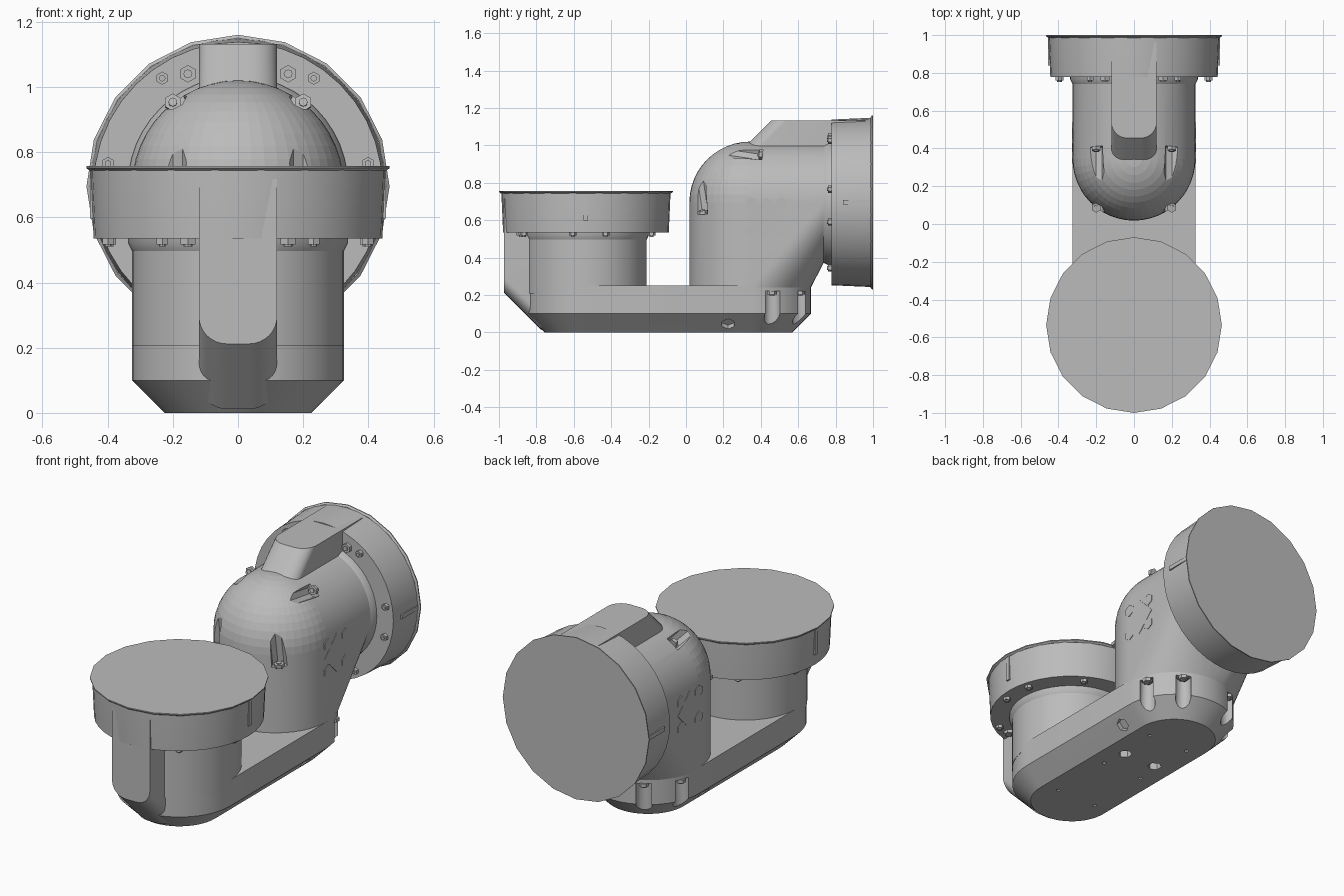
import bpy, bmesh
from math import pi, sin, cos, radians, sqrt
from mathutils import Matrix, Vector

cube = bpy.data.objects.get("Cube")
if cube:
    bpy.data.objects.remove(cube)

grey = bpy.data.materials.new("grey_metal")
grey.use_nodes = True
GREY = (0.5, 0.5, 0.5, 1)
grey.diffuse_color = GREY
grey.node_tree.nodes["Principled BSDF"].inputs["Base Color"].default_value = GREY


def finish(name, bm, matrix=Matrix()):
    bmesh.ops.transform(bm, matrix=matrix, verts=bm.verts)
    bmesh.ops.recalc_face_normals(bm, faces=bm.faces)
    mesh = bpy.data.meshes.new(name)
    bm.to_mesh(mesh)
    bm.free()
    mesh.materials.append(grey)
    ob = bpy.data.objects.new(name, mesh)
    bpy.context.collection.objects.link(ob)
    return ob


def smooth(ob):
    bpy.ops.object.select_all(action='DESELECT')
    ob.select_set(True)
    bpy.context.view_layer.objects.active = ob
    bpy.ops.object.shade_smooth_by_angle(angle=radians(32))


def ring(r, z, n=48, cy=0.0):
    return [Vector((r * cos(2 * pi * i / n - pi / 2), cy + r * sin(2 * pi * i / n - pi / 2), z))
            for i in range(n)]


def stadium(r, z, y0, y1, n=24):
    front = [Vector((r * cos(pi + pi * i / n), y0 + r * sin(pi + pi * i / n), z)) for i in range(n + 1)]
    back = [Vector((r * cos(pi * i / n), y1 + r * sin(pi * i / n), z)) for i in range(n + 1)]
    return front + back


def loft(name, loops, matrix=Matrix()):
    """Skin a list of equal-length loops and cap both ends."""
    bm = bmesh.new()
    rows = [[bm.verts.new(p) for p in loop] for loop in loops]
    n = len(rows[0])
    for a, b in zip(rows, rows[1:]):
        for i in range(n):
            bm.faces.new((a[i], a[(i + 1) % n], b[(i + 1) % n], b[i]))
    bm.faces.new(rows[0])
    bm.faces.new(rows[-1])
    return finish(name, bm, matrix)


def rod(name, r, start, direction, length, n=6, matrix=Matrix()):
    aim = Vector(direction).to_track_quat('Z', 'Y').to_matrix().to_4x4()
    return loft(name, [ring(r, 0, n), ring(r, length, n)],
                matrix @ Matrix.Translation(start) @ aim)


def bolt(name, r, start, direction, matrix=Matrix()):
    rod(name + "_head", r, start, direction, 0.02, 6, matrix)
    rod(name + "_tip", r * 0.5, start, direction, 0.027, 8, matrix)


def cut(ob, cutters):
    bpy.context.view_layer.objects.active = ob
    for c in cutters:
        c.hide_render = True
        mod = ob.modifiers.new("pocket", 'BOOLEAN')
        mod.operation = 'DIFFERENCE'
        mod.solver = 'EXACT'
        mod.object = c
        bpy.ops.object.modifier_apply(modifier=mod.name)
        bpy.data.objects.remove(c)


R = 0.325          # body radius
Y0, Y1 = -0.53, 0.343   # front and rear joint axes
ZC = 0.695         # height of the horizontal axis

# Base link: chamfered stadium with bolt pockets
base = loft("base_link", [stadium(R - 0.1, 0, Y0, Y1), stadium(R, 0.1, Y0, Y1),
                          stadium(R, 0.25, Y0, Y1)])
cutters = []
for s in (-1, 1):
    for deg in (22, 59):
        x, y = s * 0.312 * cos(radians(deg)), Y1 + 0.312 * sin(radians(deg))
        cutters.append(rod("pocket_cutter", 0.043, (x, y, -0.1), (0, 0, 1), 0.32, 12))
        bolt("base_bolt", 0.027, (x, y, 0.222), (0, 0, -1))
    cutters.append(rod("side_cutter", 0.038, (s * 0.25, 0.225, 0.065), (s, 0, -1), 0.1))
    cutters.append(rod("hex_cutter", 0.038, (s * 0.105, 0.05, -0.05), (0, 0, 1), 0.09))
    for y in (-0.49, -0.1, 0.29):
        cutters.append(rod("hole_cutter", 0.011, (s * 0.13, y, -0.05), (0, 0, 1), 0.08, 8))
cut(base, cutters)
smooth(base)

# Elbow housing: dome, upright and horizontal ends wrapped in one hull
bm = bmesh.new()
bmesh.ops.create_uvsphere(bm, u_segments=48, v_segments=24, radius=R,
                          matrix=Matrix.Translation((0, Y1, ZC)))
turn = Matrix.Rotation(-pi / 2, 4, 'X')
for p in ring(R, 0.27, cy=Y1) + ring(R, 0.24, cy=Y1):
    bm.verts.new(p)
for p in ring(R, 0.735):
    bm.verts.new(turn @ p + Vector((0, 0, ZC)))
hull = bmesh.ops.convex_hull(bm, input=bm.verts)
junk = {v for v in hull["geom_interior"] + hull["geom_unused"] if isinstance(v, bmesh.types.BMVert)}
bmesh.ops.delete(bm, geom=list(junk), context='VERTS')
elbow = finish("elbow_housing", bm)
cutters = []
for s in (-1, 1):
    for spot, way in (((s * 0.2, 0.41, 0.95), (0, -1, 0.15)), ((s * 0.2, 0.09, 0.63), (0, -0.15, 1))):
        cutters.append(rod("dome_cutter", 0.042, spot, way, 0.25, 8))
        bolt("dome_bolt", 0.027, spot, way)
cut(elbow, cutters)
smooth(elbow)

# Side panels: thin raised pads with four lobes, flush through both sides
for y in (0.35, 0.51):
    for z in (0.54, 0.69):
        rod("side_pad_lobe", 0.035, (-R - 0.003, y, z), (1, 0, 0), 2 * R + 0.006)
rod("side_pad", 0.11, (-R - 0.002, 0.43, 0.615), (1, 0, 0), 2 * R + 0.004, 4)


def cable_boss(name, m):
    """U-shaped rib with rounded foot, extruded along a 45 degree slope."""
    w, low, high, c = 0.12, -0.545, -0.04, 0.085
    loop = [Vector((w, -0.437, high)), Vector((-w, -0.437, high))]
    for sx, a0 in ((-1, pi), (1, 1.5 * pi)):
        for i in range(9):
            a = a0 + i * pi / 16
            loop.append(Vector((sx * (w - c) + c * cos(a), -0.437, low + c + c * sin(a))))
    smooth(loft(name, [loop, [p + Vector((0, 0.2, -0.2)) for p in loop]], m))


def joint(name, m, depth):
    """Flanged drive unit: mounting face at local z = 0, boss towards local -y."""
    smooth(loft(name + "_barrel", [ring(R, -depth), ring(R, -0.1)], m))
    smooth(loft(name + "_collar", [ring(R, -0.26), ring(R + 0.013, -0.235), ring(R + 0.013, -0.2)], m))
    smooth(loft(name + "_flange", [ring(0.443, -0.222, 40), ring(0.452, -0.02, 40),
                                   ring(0.452, -0.008, 40)], m))
    smooth(loft(name + "_rim", [ring(0.455, -0.014, 20), ring(0.465, -0.006, 20), ring(0.465, 0, 20)], m))
    cable_boss(name + "_boss", m)
    for s in (-1, 1):
        # Flange bolts, measured from the boss direction
        for deg, r, size in ((24, 0.378, 0.027), (35, 0.405, 0.02), (80, 0.405, 0.02),
                             (105, 0.405, 0.02), (150, 0.405, 0.02)):
            a = radians(deg)
            bolt(name + "_bolt", size, (s * r * sin(a), -r * cos(a), -0.22), (0, 0, -1), m)
        # Narrow seam rib on each side of the flange
        rib = [Vector((s * x, y, -0.16)) for x, y in
               ((0.43, -0.012), (0.454, -0.012), (0.454, 0.012), (0.43, 0.012))]
        loft(name + "_seam", [rib, [p + Vector((0, 0, 0.15)) for p in rib]], m)


joint("front_joint", Matrix.Translation((0, -0.535, 0.757)), 0.55)
joint("rear_joint", Matrix.Translation((0, 1.0, ZC)) @ turn, 0.3)
